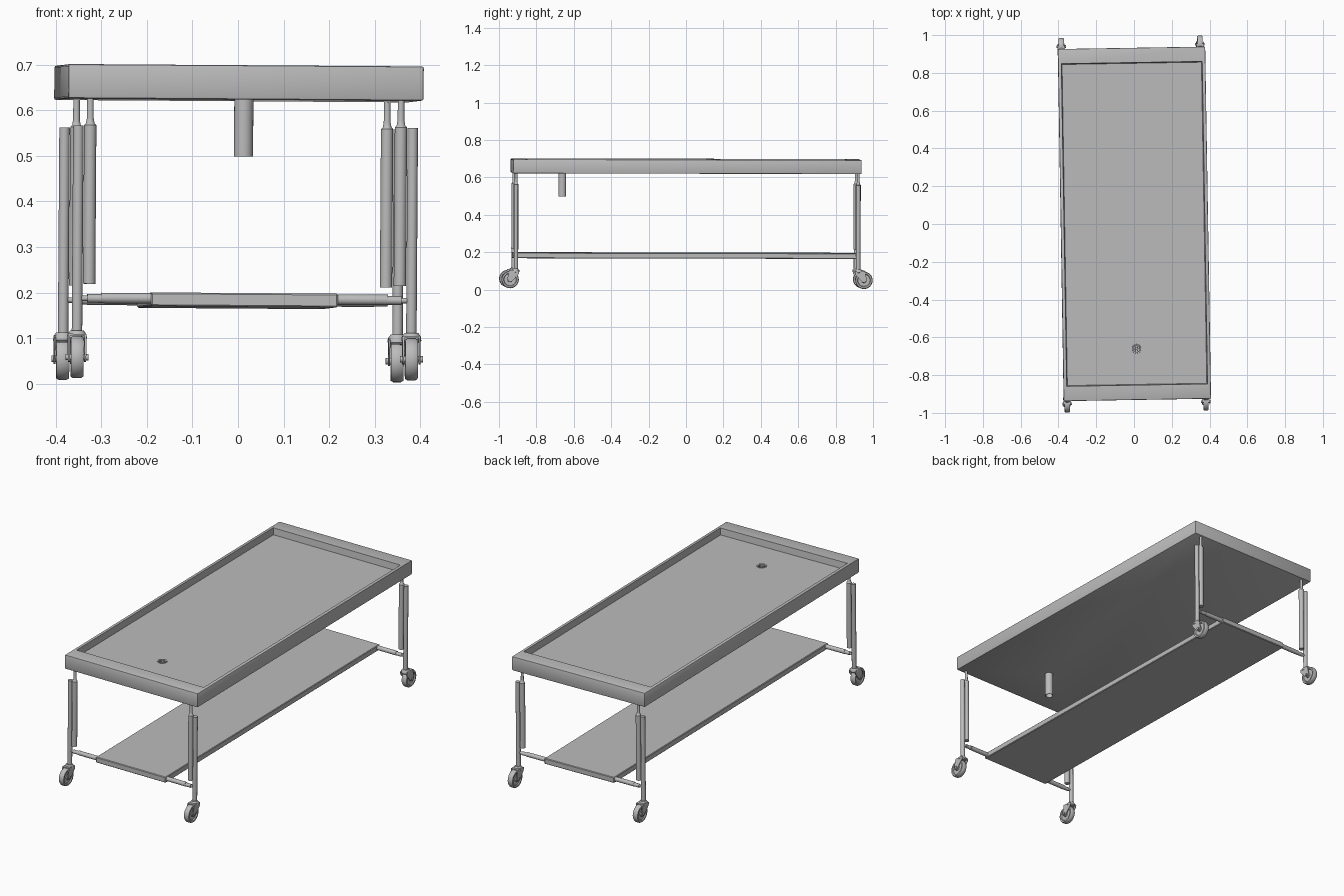
import bpy, bmesh, math
from mathutils import Matrix, Vector

if "Cube" in bpy.data.objects:
    bpy.data.objects.remove(bpy.data.objects["Cube"])

steel = bpy.data.materials.new("brushed_grey_steel")
steel.diffuse_color = (0.5, 0.5, 0.5, 1)
steel.use_nodes = True
steel.node_tree.nodes["Principled BSDF"].inputs["Base Color"].default_value = steel.diffuse_color

# whole trolley sits very slightly turned and tilted
C = Vector((0, 0, 0.35))
TILT = (Matrix.Translation(C) @ Matrix.Rotation(math.radians(0.95), 4, 'Z')
        @ Matrix.Rotation(math.radians(0.4), 4, 'Y')
        @ Matrix.Rotation(math.radians(-0.12), 4, 'X') @ Matrix.Translation(-C))


def make(name, bm):
    bmesh.ops.recalc_face_normals(bm, faces=bm.faces)
    me = bpy.data.meshes.new(name)
    bm.to_mesh(me)
    bm.free()
    ob = bpy.data.objects.new(name, me)
    ob.data.materials.append(steel)
    bpy.context.collection.objects.link(ob)
    ob.matrix_world = TILT
    return ob


def box(bm, lo, hi):
    lo, hi = Vector(lo), Vector(hi)
    m = Matrix.Translation((lo + hi) / 2) @ Matrix.Diagonal((*(hi - lo), 1))
    return bmesh.ops.create_cube(bm, size=1, matrix=m)


def rod(bm, a, b, r1, r2=None, n=20):
    a, b = Vector(a), Vector(b)
    d = b - a
    m = Matrix.Translation((a + b) / 2) @ d.to_track_quat('Z', 'Y').to_matrix().to_4x4()
    bmesh.ops.create_cone(bm, cap_ends=True, segments=n, radius1=r1,
                          radius2=r1 if r2 is None else r2, depth=d.length, matrix=m)


def lathe(bm, prof, m, n=32, closed=False):
    # prof: (radius, height) pairs spun about local z
    rings = [[bm.verts.new(m @ Vector((r * math.cos(2 * math.pi * i / n),
              r * math.sin(2 * math.pi * i / n), h))) for i in range(n)] for r, h in prof]
    pairs = list(zip(rings, rings[1:])) + ([(rings[-1], rings[0])] if closed else [])
    for p, q in pairs:
        for i in range(n):
            j = (i + 1) % n
            bm.faces.new((p[i], p[j], q[j], q[i]))
    if not closed:
        bm.faces.new(rings[0])
        bm.faces.new(rings[-1])


# table tray: shell with wide end rims, narrow side rims and a sunken pan
W, L, Z0, Z1, FLOOR = 0.39, 0.932, 0.622, 0.697, 0.662
bm = bmesh.new()
box(bm, (-W, -L, Z0), (W, L, Z1))
bmesh.ops.bevel(bm, geom=bm.edges[:], offset=0.004, segments=2, affect='EDGES', profile=0.5)
top = max(bm.faces, key=lambda f: f.calc_center_median().z + f.calc_area())
f = bmesh.ops.extrude_face_region(bm, geom=[top])
bmesh.ops.delete(bm, geom=[top], context='FACES_ONLY')
pan = [v for v in f['geom'] if isinstance(v, bmesh.types.BMVert)]
for v in pan:
    v.co.x = math.copysign(W - 0.017, v.co.x)
    v.co.y = math.copysign(L - 0.078, v.co.y)
pface = [x for x in f['geom'] if isinstance(x, bmesh.types.BMFace)]
g = bmesh.ops.extrude_face_region(bm, geom=pface)
bmesh.ops.delete(bm, geom=pface, context='FACES_ONLY')
for v in g['geom']:
    if isinstance(v, bmesh.types.BMVert):
        v.co.z = FLOOR
        v.co.x -= math.copysign(0.004, v.co.x)
        v.co.y -= math.copysign(0.004, v.co.y)
tray = make("table_tray", bm)

# drain opening
DY = -0.662
bm = bmesh.new()
rod(bm, (0, DY, 0.58), (0, DY, 0.72), 0.0195, n=24)
cutter = make("drain_cutter", bm)
cutter.hide_render = True
cutter.hide_viewport = True
mod = tray.modifiers.new("drain_hole", 'BOOLEAN')
mod.operation = 'DIFFERENCE'
mod.solver = 'EXACT'
mod.object = cutter

# drain pipe and strainer
bm = bmesh.new()
lathe(bm, [(0.018, 0.497), (0.021, 0.497), (0.021, FLOOR - 0.002), (0.025, FLOOR + 0.001),
           (0.024, FLOOR + 0.003), (0.018, FLOOR + 0.001)],
      Matrix.Translation((0, DY, 0)), 24, True)
for i in range(3):
    a = i * math.pi / 3
    d = Vector((math.cos(a), math.sin(a), 0)) * 0.019
    c = Vector((0, DY, FLOOR - 0.003))
    rod(bm, c - d, c + d, 0.002, n=6)
rod(bm, (0, DY, FLOOR - 0.006), (0, DY, FLOOR), 0.007, n=12)
make("drain_pipe", bm)

# lower shelf
bm = bmesh.new()
box(bm, (-0.205, -0.93, 0.167), (0.205, 0.93, 0.197))
bmesh.ops.bevel(bm, geom=bm.edges[:], offset=0.003, segments=1, affect='EDGES')
make("lower_shelf", bm)

# four legs with lifting columns, shelf bars and casters
for sy, end in ((-1, "front"), (1, "back")):
    for sx, side in ((-1, "left"), (1, "right")):
        tag = f"{end}_{side}_"
        px, y = sx * 0.367, sy * 0.915

        bm = bmesh.new()
        rod(bm, (px, y, 0.1), (px, y, 0.562), 0.0115)
        make(tag + "leg_post", bm)

        bm = bmesh.new()
        lathe(bm, [(0.0135, 0.215), (0.0135, 0.563), (0.0095, 0.567), (0.0075, 0.578),
                   (0.007, 0.626)], Matrix.Translation((sx * 0.341, y, 0)), 20)
        make(tag + "lift_column", bm)

        bm = bmesh.new()
        rod(bm, (sx * 0.2, y, 0.184), (sx * 0.315, y, 0.184), 0.0115)
        rod(bm, (sx * 0.31, y, 0.183), (sx * 0.345, y, 0.183), 0.0095)
        rod(bm, (sx * 0.345, y, 0.183), (px, y, 0.183), 0.006)
        make(tag + "shelf_bar", bm)

        # wheel with rounded tread and recessed sides
        wy, wz = sy * 0.946, 0.054
        bm = bmesh.new()
        m = Matrix.Translation((px, wy, wz)) @ Matrix.Rotation(math.pi / 2, 4, 'Y')
        half = [(0.012, -0.013), (0.014, -0.009), (0.032, -0.009), (0.035, -0.014),
                (0.043, -0.014), (0.0465, -0.008)]
        lathe(bm, half + [(r, -h) for r, h in reversed(half)], m)
        make(tag + "caster_wheel", bm)

        # swivel collar, fork cheeks and axle
        bm = bmesh.new()
        lathe(bm, [(0.017, 0.09), (0.022, 0.095), (0.021, 0.104), (0.015, 0.112)],
              Matrix.Translation((px, sy * 0.918, 0)), 24)
        box(bm, (px - 0.02, min(sy * 0.905, sy * 0.95), 0.101),
            (px + 0.02, max(sy * 0.905, sy * 0.95), 0.105))
        for s in (-1, 1):
            prof = [(0.898, 0.1), (0.95, 0.104), (0.961, 0.06), (0.956, 0.045),
                    (0.94, 0.043), (0.931, 0.05), (0.9, 0.085)]
            loops = [[bm.verts.new((px + s * x, sy * a, b)) for a, b in prof]
                     for x in (0.016, 0.02)]
            for lp in loops:
                bm.faces.new(lp)
            for i in range(len(prof)):
                j = (i + 1) % len(prof)
                bm.faces.new((loops[0][i], loops[0][j], loops[1][j], loops[1][i]))
        rod(bm, (px - 0.025, wy, wz), (px + 0.025, wy, wz), 0.007, n=12)
        make(tag + "caster_fork", bm)

# smooth round parts, keep edges sharp
for ob in [o for o in bpy.data.objects if o.type == 'MESH' and o is not cutter]:
    bpy.ops.object.select_all(action='DESELECT')
    ob.select_set(True)
    bpy.context.view_layer.objects.active = ob
    bpy.ops.object.shade_smooth_by_angle(angle=math.radians(35))
